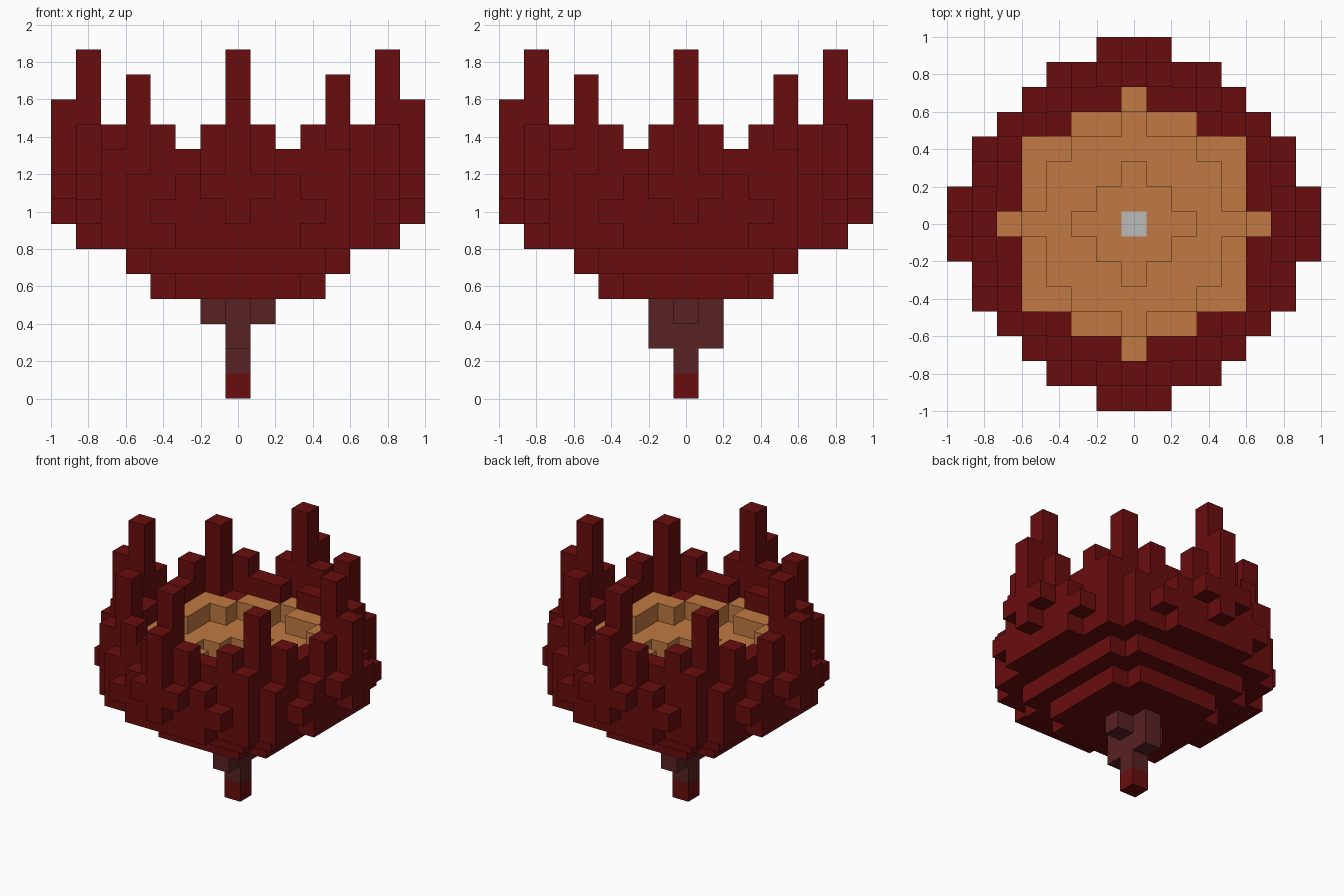
import bpy
import bmesh
from mathutils import Vector

cube = bpy.data.objects.get("Cube")
if cube:
    bpy.data.objects.remove(cube, do_unlink=True)

S = 2 / 15  # edge of one block


def material(name, rgb):
    m = bpy.data.materials.new(name)
    m.use_nodes = True
    m.diffuse_color = (*rgb, 1)
    bsdf = m.node_tree.nodes["Principled BSDF"]
    bsdf.inputs["Base Color"].default_value = (*rgb, 1)
    bsdf.inputs["Roughness"].default_value = 0.9
    return m


mats = {
    "outer_shell": material("dark red", (0.141, 0.004, 0.004)),
    "bowl_lining": material("tan", (0.533, 0.195, 0.054)),
    "bowl_center": material("pale grey", (0.49, 0.5, 0.5)),
    "stem": material("dark brown", (0.098, 0.016, 0.016)),
    "stem_tip": None,
}
mats["stem_tip"] = mats["outer_shell"]

# Reach of each ring, and the column tops of the rim by (long, short) offset
REACH = {7: 1, 6: 3, 5: 4}
RIM_TOP = {(7, 0): 12, (7, 1): 9, (6, 0): 14, (6, 1): 11, (6, 2): 9, (6, 3): 8,
           (5, 1): 10, (5, 2): 10, (5, 3): 11, (4, 4): 13}


def underside(a, b):
    """Lowest layer of a column, stepping outwards."""
    if a == 7:
        return 7 + b
    if (a, b) == (6, 3):
        return 7
    if a <= 3 and b <= 2:
        return 4
    return 5 if a <= 4 and b <= 3 else 6


def column(i, j):
    """Top layer and the part that caps the column."""
    x, y = abs(i), abs(j)
    a, b = max(x, y), min(x, y)
    if a == 0:
        return 7, "bowl_center"
    if a <= 1 or (a == 2 and b == 0):
        return 7, "bowl_lining"
    if (a <= 3 and b <= 2) or (a == 4 and b == 0):
        return 8, "bowl_lining"
    if (x <= 4 and y <= 3) or (y == 4 and x <= 2) or (a == 5 and b == 0):
        return 9, "bowl_lining"
    if (a, b) == (5, 4):
        return (10 if (x > y) == (i * j > 0) else 9), "outer_shell"
    return RIM_TOP.get((a, b), 9), "outer_shell"


# Fill the block grid
blocks = {}
for i in range(-7, 8):
    for j in range(-7, 8):
        a, b = max(abs(i), abs(j)), min(abs(i), abs(j))
        if b > REACH.get(a, 4):
            continue
        top, cap = column(i, j)
        for k in range(underside(a, b), top):
            blocks[i, j, k] = cap if k == top - 1 else "outer_shell"

# Stem with a small collar under the bowl
blocks[0, 0, 0] = "stem_tip"
for k in (1, 2, 3):
    blocks[0, 0, k] = "stem"
for d in (-1, 1):
    blocks[0, d, 2] = blocks[0, d, 3] = blocks[d, 0, 3] = "stem"


def build(part):
    """Mesh of the exposed block faces of one part."""
    bm = bmesh.new()
    for cell, owner in blocks.items():
        if owner != part:
            continue
        c = Vector(cell) + Vector((0, 0, 0.5))
        for axis in range(3):
            for sign in (-1, 1):
                n = Vector((0, 0, 0))
                n[axis] = sign
                if tuple(int(p + q) for p, q in zip(cell, n)) in blocks:
                    continue
                u = Vector((0, 0, 0))
                u[(axis + 1) % 3] = 0.5
                v = n.cross(u)
                mid = c + n / 2
                corners = (mid - u - v, mid + u - v, mid + u + v, mid - u + v)
                bm.faces.new([bm.verts.new(p * S) for p in corners])
    bmesh.ops.remove_doubles(bm, verts=bm.verts, dist=0.001)
    mesh = bpy.data.meshes.new(part)
    bm.to_mesh(mesh)
    bm.free()
    mesh.materials.append(mats[part])
    bpy.context.collection.objects.link(bpy.data.objects.new(part, mesh))


for part in mats:
    build(part)
